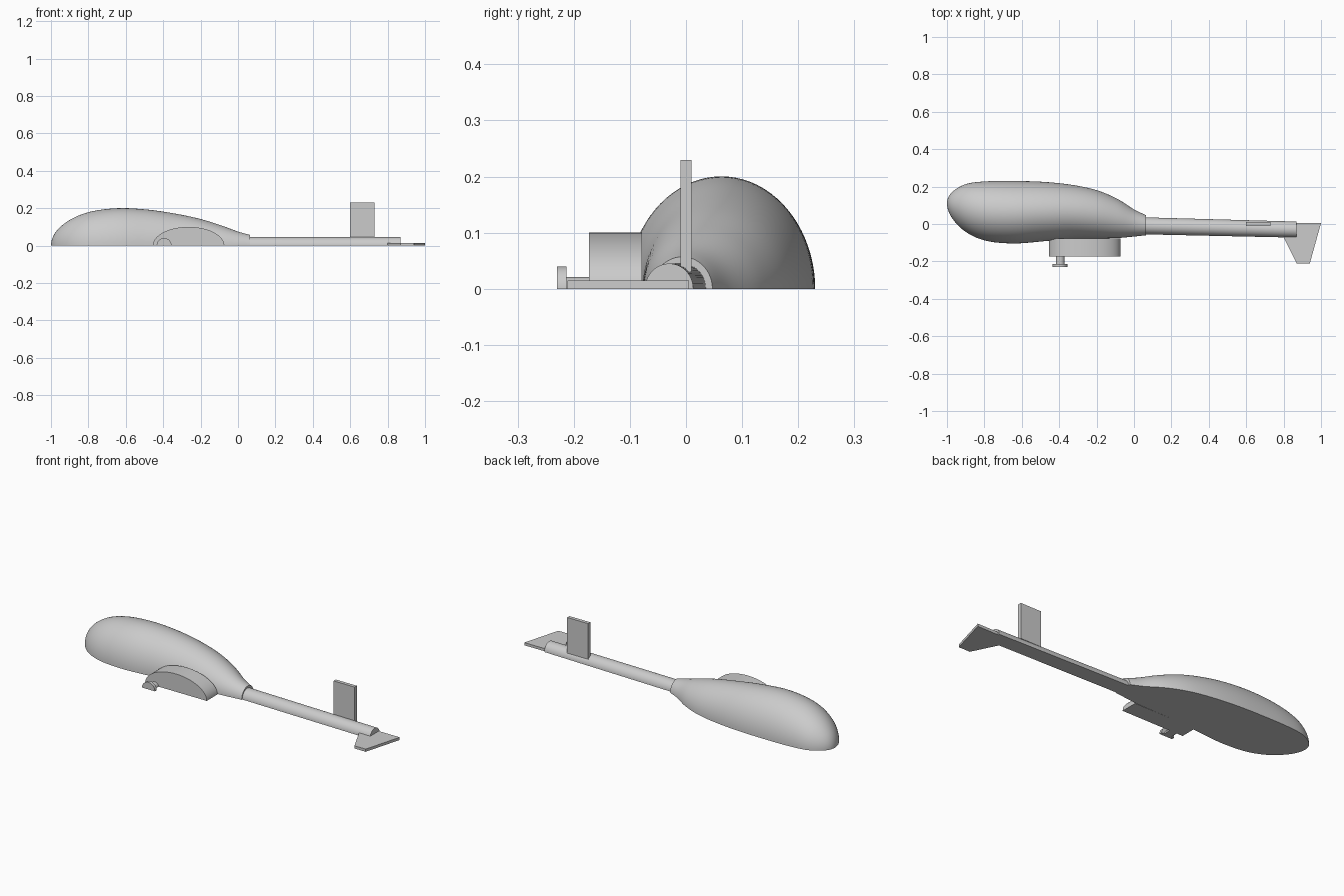
import bpy, bmesh, math

if "Cube" in bpy.data.objects:
    bpy.data.objects.remove(bpy.data.objects["Cube"])

grey = bpy.data.materials.new("plain_grey")
grey.diffuse_color = (0.6, 0.6, 0.6, 1)
grey.use_nodes = True
grey.node_tree.nodes["Principled BSDF"].inputs["Base Color"].default_value = grey.diffuse_color


def finish(name, bm, smooth=True):
    bmesh.ops.remove_doubles(bm, verts=bm.verts, dist=1e-5)
    bmesh.ops.recalc_face_normals(bm, faces=bm.faces)
    me = bpy.data.meshes.new(name)
    bm.to_mesh(me)
    bm.free()
    ob = bpy.data.objects.new(name, me)
    bpy.context.collection.objects.link(ob)
    me.materials.append(grey)
    if smooth:
        bpy.ops.object.select_all(action='DESELECT')
        ob.select_set(True)
        bpy.context.view_layer.objects.active = ob
        bpy.ops.object.shade_smooth_by_angle(angle=math.radians(35))
    return ob


def half_loft(name, sections, steps=32, axis='X'):
    """Loft half ellipses (position, side a, side b, height) with a flat base."""
    bm = bmesh.new()
    rings = []
    for p, a, b, h in sections:
        ring = []
        for i in range(steps + 1):
            t = math.pi * i / steps
            s = (a + b) / 2 - (b - a) / 2 * math.cos(t)
            z = h * math.sin(t)
            ring.append(bm.verts.new((p, s, z) if axis == 'X' else (s, p, z)))
        rings.append(ring)
    for r, q in zip(rings, rings[1:]):
        for i in range(steps):
            bm.faces.new((r[i], r[i + 1], q[i + 1], q[i]))
        bm.faces.new((r[0], q[0], q[-1], r[-1]))
    for ring, sec in ((rings[0], sections[0]), (rings[-1], sections[-1])):
        if sec[3] > 0:
            bm.faces.new(ring)
    return finish(name, bm)


def smooth_sections(keys, n):
    """Spline through the key sections; the nose end is mirrored to stay round."""
    x, a, b, h = keys[1]
    pts = [(x, b, a, -h)] + keys + [tuple(2 * u - v for u, v in zip(keys[-1], keys[-2]))]
    out = []
    for i in range(1, len(pts) - 2):
        for k in range(n):
            t = k / n
            out.append(tuple(
                0.5 * (2 * q + (r - p) * t + (2 * p - 5 * q + 4 * r - s) * t * t
                       + (3 * q - p - 3 * r + s) * t ** 3)
                for p, q, r, s in zip(*pts[i - 1:i + 3])))
    return out + [keys[-1]]


def slab(name, outline, z0, z1):
    bm = bmesh.new()
    face = bm.faces.new([bm.verts.new((x, y, z0)) for x, y in outline])
    ext = bmesh.ops.extrude_face_region(bm, geom=[face], use_keep_orig=True)
    for v in ext['geom']:
        if isinstance(v, bmesh.types.BMVert):
            v.co.z = z1
    return finish(name, bm, smooth=False)


# Streamlined cabin: x, front edge, back edge, height
cabin = [(-1, 0.11, 0.11, 0), (-0.975, 0.035, 0.168, 0.072),
         (-0.90, -0.042, 0.213, 0.137), (-0.79, -0.09, 0.228, 0.181),
         (-0.64, -0.104, 0.230, 0.200), (-0.48, -0.092, 0.225, 0.192),
         (-0.33, -0.079, 0.209, 0.170), (-0.20, -0.077, 0.181, 0.142),
         (-0.09, -0.075, 0.135, 0.108), (0.0, -0.067, 0.078, 0.075),
         (0.065, -0.060, 0.047, 0.057)]
half_loft("cabin", smooth_sections(cabin, 6), 40)

# Tail boom
half_loft("tail_boom", [(0.04, -0.055, 0.036, 0.046), (0.87, -0.073, 0.013, 0.045)], 28)

# Side pod with its stalk and end disc
half_loft("side_pod", [(-0.173, -0.455, -0.073, 0.1), (-0.078, -0.455, -0.073, 0.1)], 40, 'Y')
half_loft("pod_stalk", [(-0.214, -0.418, -0.372, 0.021), (-0.172, -0.418, -0.372, 0.021)], 20, 'Y')
half_loft("stalk_disc", [(-0.23, -0.435, -0.355, 0.04), (-0.213, -0.435, -0.355, 0.04)], 24, 'Y')

# Tail surfaces
slab("upright_fin", [(0.60, -0.01), (0.73, -0.01), (0.73, 0.01), (0.60, 0.01)], 0.03, 0.23)
slab("tail_plane", [(0.77, 0.005), (0.80, -0.07), (0.87, -0.211), (0.94, -0.211), (1.0, 0.005)], 0, 0.015)
